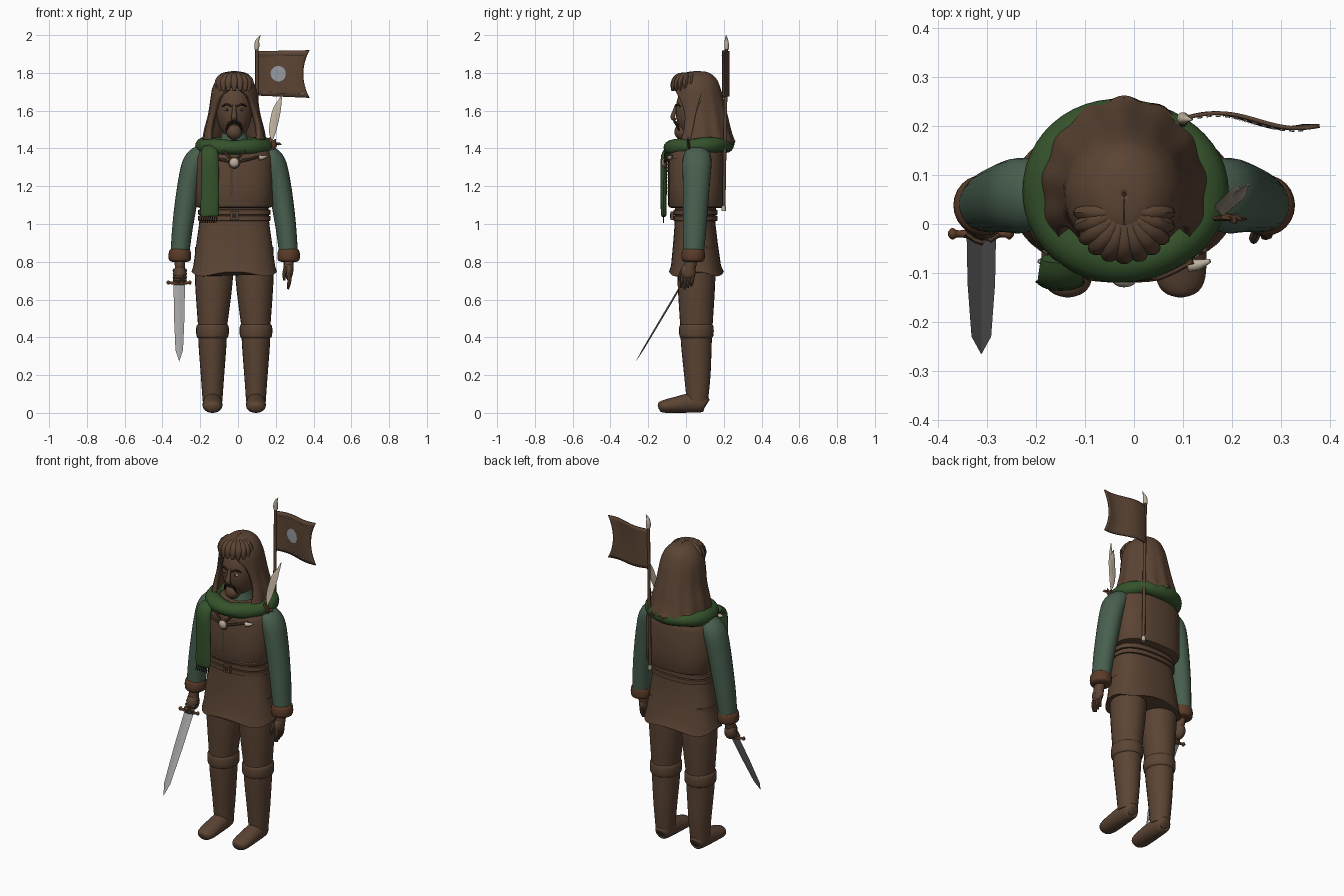
import bpy, bmesh, math
from mathutils import Vector

if "Cube" in bpy.data.objects:
    bpy.data.objects.remove(bpy.data.objects["Cube"])

X0 = -0.02   # body centre line
CY = 0.055   # body centre depth


def mat(name, r, g, b):
    m = bpy.data.materials.new(name)
    m.diffuse_color = (r, g, b, 1)
    m.use_nodes = True
    m.node_tree.nodes["Principled BSDF"].inputs["Base Color"].default_value = m.diffuse_color
    return m


BROWN = mat("leather brown", 0.105, 0.058, 0.034)
RUST = mat("rust brown", 0.105, 0.045, 0.022)
DARK = mat("dark brown", 0.03, 0.017, 0.011)
GREEN = mat("scarf green", 0.035, 0.085, 0.024)
SAGE = mat("sleeve green", 0.065, 0.115, 0.078)
CREAM = mat("bone cream", 0.50, 0.43, 0.33)
STEEL = mat("steel grey", 0.34, 0.34, 0.34)
SILVER = mat("emblem grey", 0.31, 0.33, 0.36)


def finish(name, bm, m, angle=40):
    bmesh.ops.recalc_face_normals(bm, faces=bm.faces)
    me = bpy.data.meshes.new(name)
    bm.to_mesh(me)
    bm.free()
    me.materials.append(m)
    ob = bpy.data.objects.new(name, me)
    bpy.context.collection.objects.link(ob)
    bpy.ops.object.select_all(action='DESELECT')
    ob.select_set(True)
    bpy.context.view_layer.objects.active = ob
    bpy.ops.object.shade_smooth_by_angle(angle=math.radians(angle))
    return ob


def skin(bm, rings, closed=False):
    """Join equal rings of points into a tube."""
    vs = [[bm.verts.new(p) for p in r] for r in rings]
    k = len(vs[0])
    for a, b in zip(vs, vs[1:] + vs[:1] if closed else vs[1:]):
        for i in range(k):
            bm.faces.new((a[i], a[(i + 1) % k], b[(i + 1) % k], b[i]))
    if not closed:
        bm.faces.new(vs[0])
        bm.faces.new(vs[-1])


def smooth_path(pts, sub):
    if sub < 2:
        return [Vector(p) for p in pts]
    out, P = [], [Vector(p) for p in pts]
    for i in range(len(P) - 1):
        a, b, c, d = P[max(i - 1, 0)], P[i], P[i + 1], P[min(i + 2, len(P) - 1)]
        for s in range(sub):
            t = s / sub
            out.append(0.5 * (2 * b + (c - a) * t + (2 * a - 5 * b + 4 * c - d) * t * t
                              + (3 * b - a - 3 * c + d) * t ** 3))
    return out + [P[-1]]


def tubes(name, paths, m, seg=16, sub=4, closed=False, ref=(1, 0, 0)):
    """Each path point is x, y, z, radius along ref, radius across."""
    bm = bmesh.new()
    for path in paths:
        P = smooth_path(path, sub)
        rings, n = [], len(P)
        for i, p in enumerate(P):
            a, b = (P[i - 1], P[(i + 1) % n]) if closed else (P[max(i - 1, 0)], P[min(i + 1, n - 1)])
            t = Vector(b[:3]) - Vector(a[:3])
            t.normalize()
            u = Vector(ref) - t * t.dot(Vector(ref))
            if u.length < 0.05:
                u = Vector((0, 1, 0))
            u.normalize()
            v = t.cross(u)
            ra, rb = max(p[3], 0.0005), max(p[4], 0.0005)
            rings.append([Vector(p[:3]) + u * ra * math.cos(q * math.tau / seg)
                          + v * rb * math.sin(q * math.tau / seg) for q in range(seg)])
        skin(bm, rings, closed)
    return finish(name, bm, m)


def loft(name, rows, m, power=2.0, seg=40, wave=None):
    """Rows are z, centre y, half width, half depth."""
    def co(v):
        return math.copysign(abs(v) ** (2 / power), v)
    bm = bmesh.new()
    skin(bm, [[(X0 + rx * co(math.cos(a)), cy + ry * co(math.sin(a)), z + (wave(a, z) if wave else 0))
               for a in [i * math.tau / seg for i in range(seg)]] for z, cy, rx, ry in rows])
    return finish(name, bm, m)


def ball(name, c, r, m, seg=24):
    bm = bmesh.new()
    bmesh.ops.create_uvsphere(bm, u_segments=seg, v_segments=seg // 2, radius=1)
    for v in bm.verts:
        v.co = Vector(c) + Vector((v.co.x * r[0], v.co.y * r[1], v.co.z * r[2]))
    return finish(name, bm, m)


def box(name, c, r, m):
    bm = bmesh.new()
    bmesh.ops.create_cube(bm, size=2)
    for v in bm.verts:
        v.co = Vector(c) + Vector((v.co.x * r[0], v.co.y * r[1], v.co.z * r[2]))
    return finish(name, bm, m)


# Legs, boots, knee bands, arms, cuffs
for s, side in ((-1, "left"), (1, "right")):
    lx = X0 + s * 0.115
    tubes(side + "_leg", [[(X0 + s * .108, CY, .88, .1, .1), (X0 + s * .108, CY, .7, .1, .1),
                           (lx, CY, .45, .076, .085)]], BROWN, 24)
    tubes(side + "_boot", [[(lx, CY, .43, .076, .084), (lx, CY, .36, .074, .081),
                            (lx, .06, .2, .062, .07), (lx, .06, .06, .052, .056)]], BROWN, 24)
    tubes(side + "_knee_band", [[(lx, CY, .395, .074, .08), (lx, CY, .405, .084, .089), (lx, CY, .435, .087, .092),
                                 (lx, CY, .462, .084, .089), (lx, CY, .472, .072, .08)]], BROWN, 24)
    tubes(side + "_foot", [[(lx, .11, .045, .02, .025), (lx, .095, .05, .042, .045), (lx, .03, .053, .05, .052),
                            (lx, -.05, .043, .053, .043), (lx, -.11, .035, .05, .035),
                            (lx, -.138, .032, .035, .026), (lx, -.147, .03, .01, .01)]], BROWN, 20)
    tubes(side + "_sleeve", [[(X0 + s * x, y, z, a, b) for x, y, z, a, b in (
        (.13, .06, 1.375, .045, .055), (.175, .06, 1.362, .056, .07), (.212, .058, 1.32, .062, .077),
        (.238, .055, 1.22, .06, .072), (.26, .05, 1.08, .058, .066), (.275, .045, .97, .054, .062),
        (.287, .04, .85, .05, .055))]], SAGE, 24)
    cx = X0 + s * .288
    tubes(side + "_cuff", [[(cx, .038, .8, .04, .043), (cx, .038, .808, .056, .058), (cx, .038, .832, .06, .062),
                            (cx, .038, .858, .056, .059), (cx, .038, .87, .045, .05)]], RUST, 24)
    tubes(side + "_wrist", [[(cx, .03, .83, .028, .035), (cx, .015, .75, .026, .032)]], BROWN, 12)
    # the left hand grips, the right hand hangs open
    if s < 0:
        ball("left_fist", (cx, .012, .735), (.034, .042, .048), BROWN)
        hand = [[(cx - .03, -.015 + .012 * i, .70 + .018 * i, .012, .011), (cx, -.032 + .01 * i, .70 + .018 * i, .012, .011),
                 (cx + .03, -.015 + .012 * i, .70 + .018 * i, .012, .011)] for i in range(4)]
    else:
        ball("right_palm", (cx, .012, .75), (.024, .04, .045), BROWN)
        hand = [[(cx, -.016 + .018 * i, .735, .012, .011), (cx + .004, -.022 + .018 * i, .70, .011, .01),
                 (cx - .004, -.026 + .018 * i, .655 + .008 * abs(i - 1), .006, .006)] for i in range(4)]
        hand.append([(cx - .015, -.01, .77, .012, .011), (cx - .024, -.03, .73, .01, .01), (cx - .022, -.033, .70, .005, .005)])
    tubes(side + "_fingers", hand, BROWN, 8, 3)

# Tunic skirt, belt and vest
loft("tunic_skirt", [(.735, .055, .226, .145), (.78, .053, .216, .132), (.9, .05, .2, .118),
                     (1.0, .048, .186, .108), (1.1, .05, .18, .108)], BROWN, 2.5,
     wave=lambda a, z: -.012 * math.cos(4 * a + math.pi) if z < .74 else 0)
for i, z in enumerate((1.03, 1.062)):
    loft(f"belt_{i}", [(z - .014, .05, .184, .11), (z - .012, .05, .191, .117),
                       (z + .012, .05, .191, .117), (z + .014, .05, .184, .11)], BROWN, 2.5)
box("belt_buckle", (X0, -.072, 1.043), (.022, .01, .022), BROWN)
box("buckle_plate", (X0, -.081, 1.043), (.012, .004, .012), DARK)
VP, VRX, VRY = 2.5, .207, .15
loft("vest", [(1.085, CY, .18, .13), (1.09, CY, .2, .145), (1.1, CY, VRX, VRY), (1.2, CY, VRX, VRY), (1.35, CY, VRX, VRY),
              (1.39, CY, .19, .14), (1.42, CY, .15, .12), (1.435, CY, .1, .08)], BROWN, VP)


def vest_y(x, off=.001):
    return CY - VRY * (1 - min(abs(x - X0) / VRX, 1) ** VP) ** (1 / VP) - off


# Vest stitching, straps, amulet and toggles
stitch = []
for i in range(22):
    x = -.185 + i * .0155
    for z in (1.11, 1.35):
        stitch.append([(x, vest_y(x), z, .002, .002), (x + .008, vest_y(x + .008), z, .002, .002)])
for i in range(10):
    z = 1.15 + i * .018
    stitch.append([(-.035, vest_y(-.035), z, .002, .002), (-.035, vest_y(-.035), z + .009, .002, .002)])
tubes("vest_stitches", stitch, CREAM, 4, 1)
tubes("chest_straps", [[(X0 + s * .14, vest_y(X0 + s * .14, .006), 1.36, .007, .007), (X0 + s * .07, -.108, 1.34, .007, .007),
                        (X0, -.112, 1.325, .007, .007)] for s in (-1, 1)]
      + [[(X0 + s * .06, -.108, 1.39, .006, .006), (X0, -.113, 1.33, .006, .006)] for s in (-1, 1)], BROWN, 8)
ball("amulet", (X0, -.115, 1.325), (.024, .014, .024), CREAM)
ball("amulet_rim", (X0, -.111, 1.325), (.031, .012, .031), BROWN)
tubes("bone_toggles", [[(X0 + s * .13, -.085, 1.35, .013, .013), (X0 + s * .15, -.083, 1.352, .011, .011),
                        (X0 + s * .175, -.075, 1.36, .004, .004)] for s in (-1, 1)], CREAM, 10)

# Scarf ring with hanging end and fringe
tubes("scarf", [[(X0 + .165 * math.cos(a), .068 + .142 * math.sin(a), 1.413 + .008 * math.sin(a),
                  .042 + .003 * math.sin(5 * a), .045 + .003 * math.cos(3 * a))
                 for a in [i * math.tau / 48 for i in range(48)]]], GREEN, 16, 1, True, (0, 0, 1))
tubes("scarf_end", [[(-.15, -.07, 1.40, .04, .02), (-.15, -.112, 1.36, .046, .02), (-.148, -.118, 1.2, .048, .017),
                     (-.15, -.118, 1.06, .048, .015), (-.15, -.118, 1.04, .042, .008)]], GREEN, 20)
tubes("scarf_fringe", [[(x, -.118, 1.045, .003, .003), (x - .008, -.118, 1.005, .003, .003)]
                       for x in [-.19 + .0115 * i for i in range(8)]], DARK, 6, 1)

# Head and face
loft("neck", [(1.38, .06, .1, .09), (1.44, .06, .075, .075), (1.48, .06, .065, .065), (1.55, .06, .06, .06)], SAGE)
ball("head", (X0, .045, 1.6), (.095, .1, .15), BROWN, 32)
tubes("nose", [[(X0, -.05, 1.635, .008, .006), (X0, -.06, 1.6, .011, .01), (X0, -.07, 1.565, .016, .012),
                (X0, -.055, 1.55, .014, .008)]], BROWN, 12)
ball("beard", (X0, -.022, 1.488), (.042, .04, .042), BROWN)
for s, side in ((-1, "left"), (1, "right")):
    ball(side + "_eye", (X0 + s * .038, -.042, 1.605), (.014, .01, .007), CREAM, 12)
    ball(side + "_pupil", (X0 + s * .038, -.049, 1.605), (.006, .005, .006), DARK, 12)
    tubes(side + "_brow", [[(X0 + s * .014, -.053, 1.622, .004, .004), (X0 + s * .04, -.046, 1.634, .006, .005),
                            (X0 + s * .065, -.03, 1.622, .003, .003)]], DARK, 8)
    tubes(side + "_moustache", [[(X0, -.06, 1.54, .008, .008), (X0 + s * .025, -.052, 1.532, .009, .008),
                                 (X0 + s * .042, -.036, 1.495, .004, .004)]], DARK, 8)

# Long hair shell, open at the face: z, half width, depth, centre y, sweep
bm = bmesh.new()
grid = []
for z, rx, ry, cy, sweep in smooth_path([(1.81, .004, .004, .06, 179), (1.802, .05, .06, .06, 179),
                                         (1.77, .09, .1, .06, 179), (1.72, .116, .122, .06, 165),
                                         (1.66, .126, .135, .064, 135), (1.58, .138, .148, .07, 122),
                                         (1.5, .158, .163, .073, 122), (1.43, .17, .183, .075, 127)], 4):
    low = max(0, (1.78 - z) / .35)
    row = []
    for i in range(73):
        a = math.radians(sweep * (i / 36 - 1))
        k = 1 + .022 * low * math.cos(13 * a)
        row.append(bm.verts.new((X0 + rx * k * math.sin(a), cy + ry * k * math.cos(a),
                                 z + (.012 * math.cos(9 * a) if z < 1.431 else 0))))
    grid.append(row)
for r, q in zip(grid, grid[1:]):
    for i in range(72):
        bm.faces.new((r[i], q[i], q[i + 1], r[i + 1]))
hair = finish("long_hair", bm, BROWN)
mod = hair.modifiers.new("thickness", 'SOLIDIFY')
mod.thickness, mod.offset = .025, -1
# Fringe locks fanning over the forehead
locks = []
for i in range(11):
    f = math.radians(-100 + 20 * i)
    sx, sy = math.sin(f), -math.cos(f)
    locks.append([(X0 + .01 * sx, .025, 1.79, .012, .01), (X0 + .055 * sx, .015 + .05 * sy, 1.782, .02, .018),
                  (X0 + .085 * sx, .01 + .075 * sy, 1.75, .02, .016), (X0 + .09 * sx, .01 + .083 * sy, 1.705, .008, .006)])
tubes("hair_fringe", locks, BROWN, 10, 4)

# Sword along its slanted axis
G, D = Vector((-.311, -.02, .685)), Vector((0, -.511, -.859))
N = Vector((0, .859, -.511))
bm = bmesh.new()
skin(bm, [[G + D * d + Vector((w, 0, 0)), G + D * d + N * t, G + D * d - Vector((w, 0, 0)), G + D * d - N * t]
          for d, w, t in ((0, .03, .005), (.2, .028, .005), (.41, .02, .004), (.479, .0005, .0005))])
finish("sword_blade", bm, STEEL, 5)
tubes("sword_guard", [[(-.379, -.02, .69, .004, .004), (-.37, -.02, .69, .012, .012), (-.355, -.02, .688, .007, .007),
                       (-.311, -.02, .685, .014, .012), (-.267, -.02, .688, .007, .007),
                       (-.254, -.02, .69, .012, .012), (-.245, -.02, .69, .004, .004)]], RUST, 10, 4, False, (0, 1, 0))
tubes("sword_grip", [[(*G, .012, .012), (*(G - D * .11), .012, .012)]], RUST, 10, 1)

# Banner pole, tip and foot cap
tubes("banner_pole", [[(.1, .2, 1.07, .009, .009), (.1, .215, 1.95, .009, .009)]], BROWN, 10, 1)
tubes("pole_tip", [[(.1, .215, 1.925, .012, .012), (.1, .215, 1.95, .013, .013), (.104, .214, 1.975, .009, .009),
                    (.119, .212, 2.0, .001, .001)]], CREAM, 10)
tubes("pole_foot", [[(.1, .2, 1.068, .012, .012), (.1, .2, 1.095, .012, .012)]], CREAM, 10, 1)


def cloth(u, v, off=0):
    x = .1 + u * (.245 + .033 * (2 * v - 1) ** 2)
    return (x, .215 + .013 * math.sin(5.7 * u) - .008 * u - off, 1.68 - .012 * u + v * (.235 + .017 * u))


# Waving banner with swallow edge, emblem and stitches
bm = bmesh.new()
g = [[bm.verts.new(cloth(i / 20, j / 12)) for j in range(13)] for i in range(21)]
for i in range(20):
    for j in range(12):
        bm.faces.new((g[i][j], g[i + 1][j], g[i + 1][j + 1], g[i][j + 1]))
flag = finish("banner", bm, BROWN)
mod = flag.modifiers.new("thickness", 'SOLIDIFY')
mod.thickness, mod.offset = .008, 0
bm = bmesh.new()
rings = [[bm.verts.new(cloth(.46 + r * math.cos(a) / .25, .5 + r * math.sin(a) / .243, .006))
          for a in [k * math.tau / 24 for k in range(24)]] for r in (.002, .015, .028, .041)]
bm.faces.new(rings[0])
for a, b in zip(rings, rings[1:]):
    for k in range(24):
        bm.faces.new((a[k], a[(k + 1) % 24], b[(k + 1) % 24], b[k]))
finish("banner_emblem", bm, SILVER)
tubes("banner_stitches", [[(*cloth(u, v, .0055), .002, .002), (*cloth(u + .035, v, .0055), .002, .002)]
                          for v in (.08, .9) for u in [.04 + .07 * i for i in range(13)]], CREAM, 4, 1)

# Shoulder feathers and leaf tuft
tubes("feathers", [[(.18, .02, 1.44, .003, .003), (.19 + d, .035, 1.5, .014, .003), (.21 + d, .055, 1.6, .016, .003),
                    (.232 + 1.5 * d, .08, 1.69 - 3 * abs(d), .002, .002)] for d in (0, -.012)], CREAM, 8)
tubes("leaf_tuft", [[(.175, .02, 1.39, .008, .006), (.175 + .5 * d, .012, 1.425, .014, .006), (.18 + d, .01, 1.47 - abs(d), .002, .002)]
                    for d in (-.035, -.01, .02, .05)], RUST, 8)
